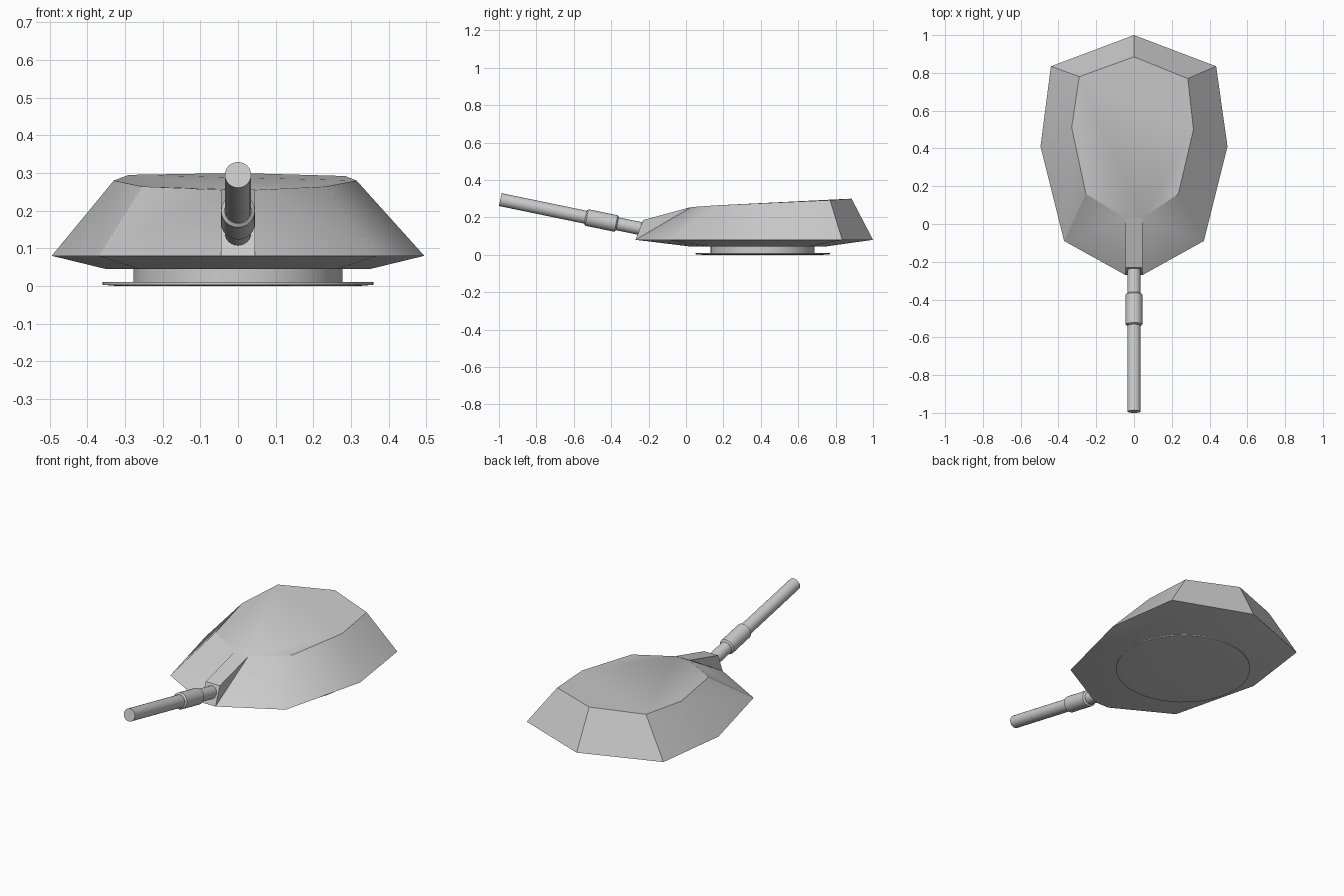
import bpy
import bmesh
import math
from mathutils import Vector

cube = bpy.data.objects.get("Cube")
if cube:
    bpy.data.objects.remove(cube, do_unlink=True)

grey = bpy.data.materials.new("plain grey")
grey.use_nodes = True
grey.diffuse_color = (0.6, 0.6, 0.6, 1)
grey.node_tree.nodes["Principled BSDF"].inputs["Base Color"].default_value = (0.6, 0.6, 0.6, 1)


def make_object(name, bm, angle):
    bmesh.ops.recalc_face_normals(bm, faces=bm.faces)
    mesh = bpy.data.meshes.new(name)
    bm.to_mesh(mesh)
    bm.free()
    mesh.materials.append(grey)
    obj = bpy.data.objects.new(name, mesh)
    bpy.context.collection.objects.link(obj)
    bpy.ops.object.select_all(action="DESELECT")
    obj.select_set(True)
    bpy.context.view_layer.objects.active = obj
    bpy.ops.object.shade_smooth_by_angle(angle=math.radians(angle))
    return obj


def lathe(name, start, direction, profile, sides):
    """Closed round part from (distance along axis, radius) pairs."""
    bm = bmesh.new()
    turn = Vector((0, 0, 1)).rotation_difference(Vector(direction))
    rings = []
    for along, radius in profile:
        ring = []
        for i in range(sides):
            a = math.tau * i / sides
            p = Vector((radius * math.cos(a), radius * math.sin(a), along))
            ring.append(bm.verts.new(Vector(start) + turn @ p))
        rings.append(ring)
    for low, high in zip(rings, rings[1:]):
        for i in range(sides):
            j = (i + 1) % sides
            bm.faces.new((low[i], low[j], high[j], high[i]))
    bm.faces.new(rings[0])
    bm.faces.new(rings[-1])
    return make_object(name, bm, 30)


# Faceted turret shell: belly, widest rim and roof outlines
CENTRE_Y = 0.41
rim = [(0, 1.0), (0.435, 0.835), (0.495, 0.41), (0.37, -0.09), (0.045, -0.27),
       (-0.045, -0.27), (-0.37, -0.09), (-0.495, 0.41), (-0.44, 0.835)]
roof = [(0, 0.885, 0.3), (0.285, 0.77, 0.292), (0.315, 0.5, 0.28), (0.235, 0.16, 0.264),
        (0.045, 0.03, 0.255), (-0.045, 0.03, 0.255), (-0.255, 0.16, 0.264),
        (-0.33, 0.51, 0.28), (-0.29, 0.78, 0.295)]
bm = bmesh.new()
belly_ring = [bm.verts.new((x * 0.71, CENTRE_Y + (y - CENTRE_Y) * 0.58, 0.045)) for x, y in rim]
rim_ring = [bm.verts.new((x, y, 0.08)) for x, y in rim]
roof_ring = [bm.verts.new(p) for p in roof]
n = len(rim)
for i in range(n):
    j = (i + 1) % n
    bm.faces.new((belly_ring[i], belly_ring[j], rim_ring[j], rim_ring[i]))
    a, b, c, d = rim_ring[i], rim_ring[j], roof_ring[j], roof_ring[i]
    if i == 3:      # front cheeks fold from rim corner to roof nose
        bm.faces.new((a, b, c))
        bm.faces.new((a, c, d))
    elif i == 5:
        bm.faces.new((a, b, d))
        bm.faces.new((b, c, d))
    else:
        bm.faces.new((a, b, c, d))
bm.faces.new(belly_ring)
bm.faces.new(roof_ring)
make_object("turret_shell", bm, 30)

# Wedge-shaped gun mantlet on the nose
bm = bmesh.new()
sides = [[bm.verts.new((x, y, z)) for y, z in ((-0.27, 0.08), (-0.23, 0.185), (0.03, 0.256))]
         for x in (-0.045, 0.045)]
for side in sides:
    bm.faces.new(side)
for i in range(3):
    j = (i + 1) % 3
    bm.faces.new((sides[0][i], sides[0][j], sides[1][j], sides[1][i]))
make_object("gun_mantlet", bm, 20)

# Gun barrel with its thicker sleeve
muzzle = Vector((0, -0.993, 0.295))
axis = Vector((0, 0.755, -0.156)).normalized()
lathe("gun_barrel", muzzle, axis, [(0, 0.035), (0.82, 0.035)], 24)
lathe("barrel_sleeve", muzzle, axis,
      [(0.465, 0.036), (0.472, 0.045), (0.632, 0.045), (0.64, 0.036)], 24)

# Turret ring and thin base plate
up = (0, 0, 1)
lathe("turret_ring", (0, CENTRE_Y, 0), up, [(0.004, 0.278), (0.05, 0.278)], 48)
lathe("base_plate", (0, CENTRE_Y, 0), up, [(0, 0.325), (0.003, 0.36), (0.01, 0.36)], 48)
